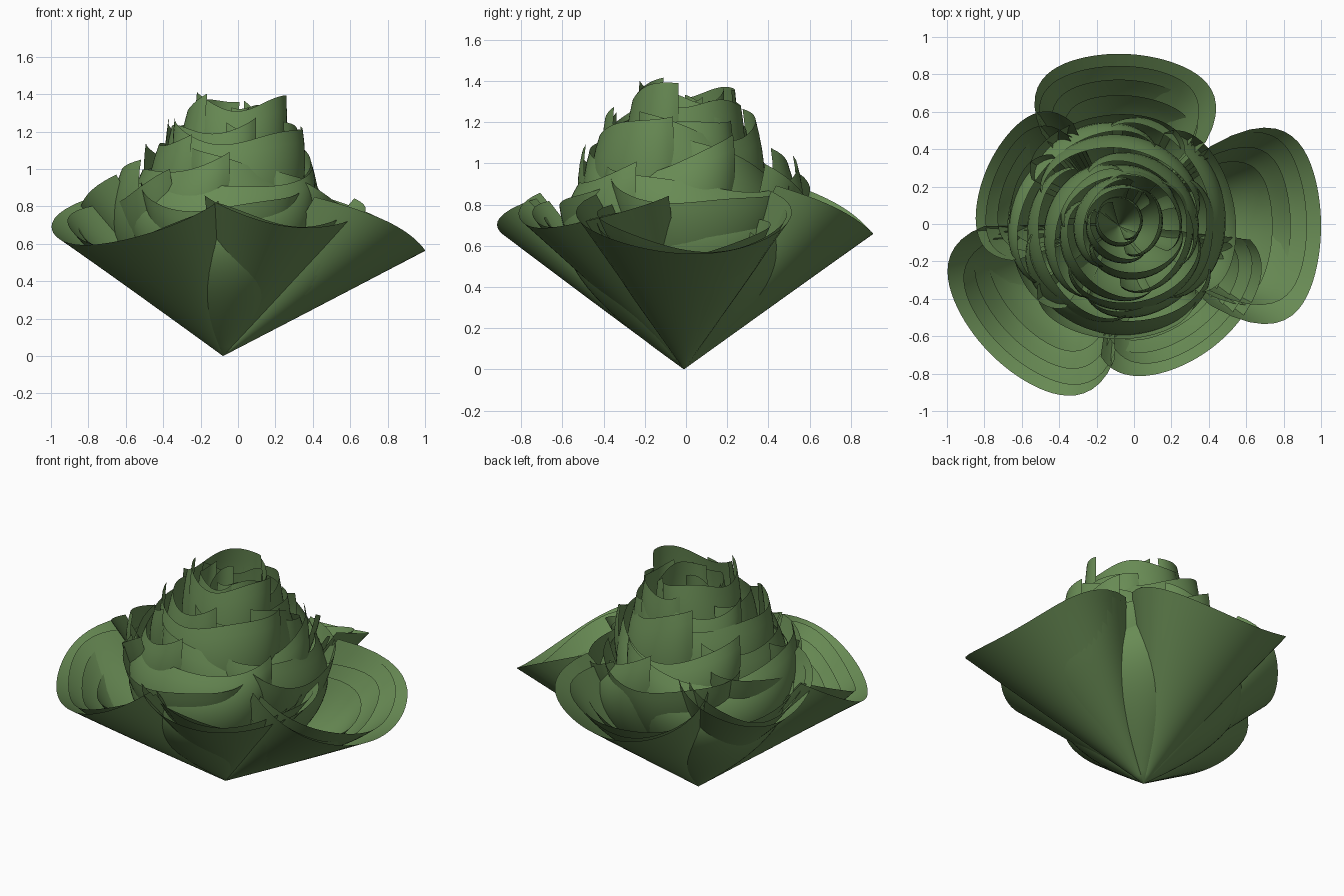
import bpy, bmesh, math, random

random.seed(11)
old = bpy.data.objects.get("Cube")
if old:
    bpy.data.objects.remove(old, do_unlink=True)

green = bpy.data.materials.new("leaf_green")
green.use_nodes = True
colour = (0.14, 0.26, 0.09, 1)
green.diffuse_color = colour
green.node_tree.nodes["Principled BSDF"].inputs["Base Color"].default_value = colour

APEX_X, APEX_Y = -0.08, -0.01
ACROSS, ALONG = 36, 18


def petal(name, angle, half, reach, height, rise, drop, closed=0.0,
          spiral=0.0, drift=(0, 0), wave=0.01, lip=0.0):
    """One curved sheet that fans out from the shared point at the base.
    A closed petal is a bowl whose rim leans back in; an open one is a cone."""
    phase = random.uniform(0, math.tau)
    bm = bmesh.new()
    rows = []
    for j in range(ALONG + 1):
        v = j / ALONG
        row = []
        for i in range(ACROSS + 1):
            u = 2 * i / ACROSS - 1
            a = math.radians(angle + half * u)
            bowl = math.sin((2.1 - 0.3 * u * u) * v)
            out = (1 - closed) * v + closed * bowl
            r = reach * (1 - drop * u ** 6 + spiral * u) * out
            z = (height + rise * u * u) * v + lip * v ** 8 * (1 - u ** 4)
            z += wave * math.sin(4 * u + phase) * v ** 3
            row.append(bm.verts.new((APEX_X + drift[0] * v + r * math.cos(a),
                                     APEX_Y + drift[1] * v + r * math.sin(a),
                                     max(z, 0))))
        rows.append(row)
    for low, high in zip(rows, rows[1:]):
        for i in range(ACROSS):
            bm.faces.new((low[i], low[i + 1], high[i + 1], high[i]))
    bmesh.ops.remove_doubles(bm, verts=bm.verts, dist=0.0005)
    for f in bm.faces:
        f.smooth = True
    mesh = bpy.data.meshes.new(name)
    bm.to_mesh(mesh)
    bm.free()
    mesh.materials.append(green)
    bpy.context.collection.objects.link(bpy.data.objects.new(name, mesh))


# Wide outer petals: angle, half width, reach, height, corner rise, drop
outer = {
    "right_side": (0, 41, 1.08, 0.56, 0.30, 0.40),
    "back": (87, 43, 0.92, 0.66, 0.24, 0.30),
    "left_side": (156, 42, 0.77, 0.70, 0.26, 0.22),
    "front_left": (224, 44, 0.97, 0.59, 0.25, 0.26),
    "front_right": (-52, 46, 0.82, 0.69, 0.16, 0.14),
}
for name, (angle, half, reach, height, rise, drop) in outer.items():
    petal("outer_petal_" + name, angle, half, reach, height, rise, drop)
    # Smaller sheets nested inside each outer petal, with upturned rims
    for k, size in enumerate((0.93, 0.85, 0.76)):
        petal(f"nested_petal_{name}_{k + 1}", angle + 3 - 3 * k, half * 0.94,
              reach * size, height * size + 0.01, rise * size, drop,
              wave=0.02, lip=0.05 + 0.02 * k)

# Flaring collar between the outer petals and the bowls
collar = [(12, 0.66, 0.80), (100, 0.63, 0.84), (185, 0.62, 0.84), (268, 0.64, 0.78)]
for k, (angle, reach, height) in enumerate(collar):
    petal(f"collar_petal_{k + 1}", angle, 52, reach, height, 0.14, 0.15,
          closed=0.4, wave=0.025)

# Bowl-shaped rings, from outside in:
# count, reach, rim height, corner rise, start angle, drift
rings = [
    (3, 0.58, 0.90, 0.15, -100, (0, 0)),
    (3, 0.50, 0.97, 0.14, -40, (0, -0.02)),
    (3, 0.42, 1.12, 0.10, -75, (0.03, -0.05)),
    (3, 0.36, 1.18, 0.07, -20, (0.04, -0.04)),
    (3, 0.29, 1.31, 0.05, -80, (0.07, 0)),
    (3, 0.21, 1.28, 0.05, -10, (0.03, 0.02)),
    (2, 0.13, 1.20, 0.05, 40, (0, 0.03)),
]
for n, (count, reach, height, rise, start, drift) in enumerate(rings):
    for k in range(count):
        petal(f"ring_{n + 1}_petal_{k + 1}", start + k * 360 / count,
              0.62 * 360 / count, reach, height + random.uniform(-0.03, 0.03),
              rise, 0.12, closed=1.0, spiral=0.06, drift=drift, wave=0.03)
